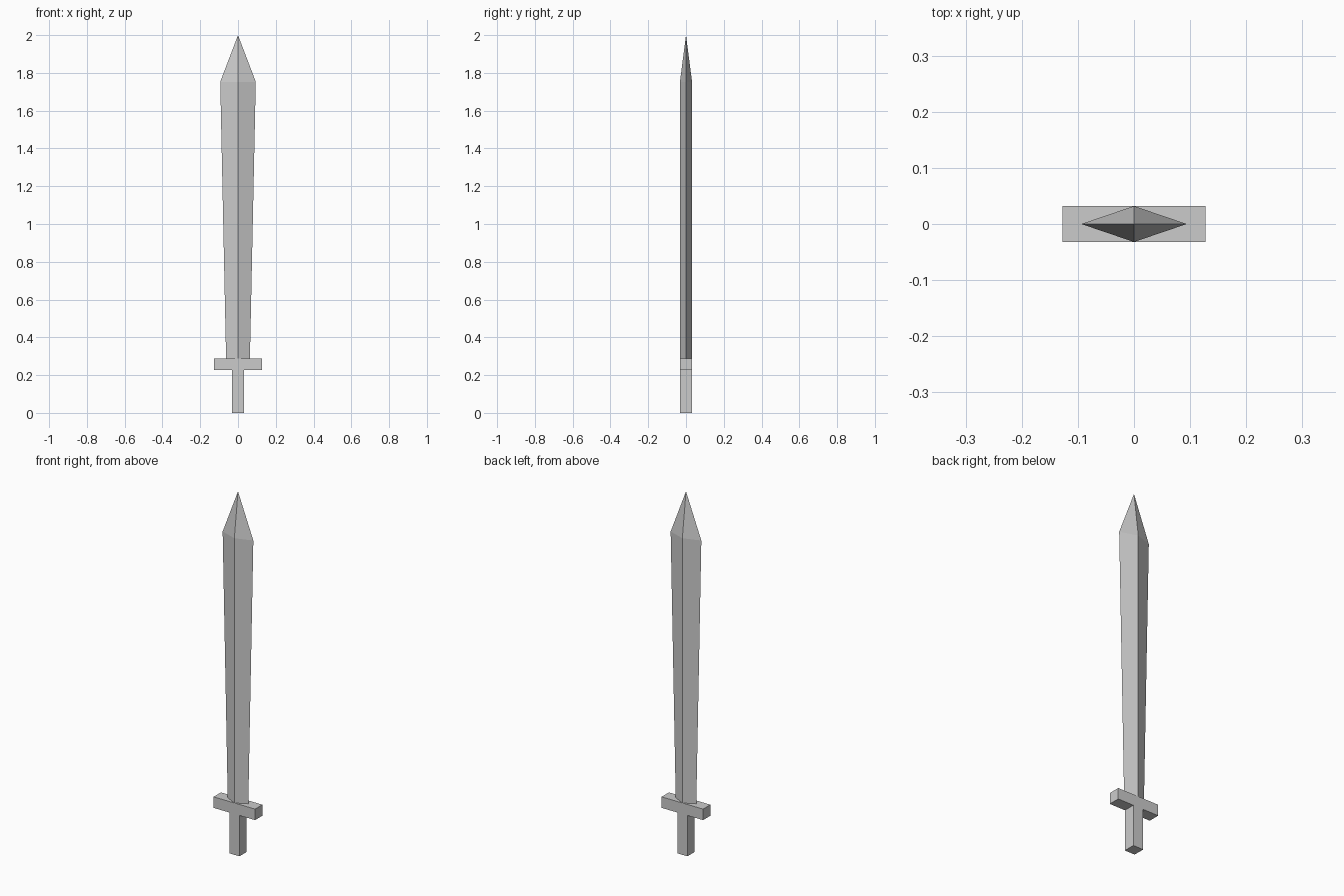
import bpy

if "Cube" in bpy.data.objects:
    bpy.data.objects.remove(bpy.data.objects["Cube"])

HALF_T = 0.032  # half thickness shared by every part


def make_object(name, verts, faces):
    mesh = bpy.data.meshes.new(name)
    mesh.from_pydata(verts, [], faces)
    mesh.validate()
    obj = bpy.data.objects.new(name, mesh)
    bpy.context.collection.objects.link(obj)
    return obj


def loft(name, sections, tip=None):
    """Join four-sided rings bottom to top, ending in a flat cap or a point."""
    verts = [v for ring in sections for v in ring]
    faces = [(3, 2, 1, 0)]
    for r in range(len(sections) - 1):
        a, b = 4 * r, 4 * r + 4
        faces += [(a + i, a + (i + 1) % 4, b + (i + 1) % 4, b + i) for i in range(4)]
    last = len(verts) - 4
    if tip:
        verts.append(tip)
        faces += [(last + i, last + (i + 1) % 4, len(verts) - 1) for i in range(4)]
    else:
        faces.append(tuple(range(last, last + 4)))
    return make_object(name, verts, faces)


def rect(w, z):
    return [(-w, -HALF_T, z), (w, -HALF_T, z), (w, HALF_T, z), (-w, HALF_T, z)]


def diamond(w, z):
    return [(-w, 0, z), (0, -HALF_T, z), (w, 0, z), (0, HALF_T, z)]


# Square grip
loft("grip", [rect(0.031, 0), rect(0.031, 0.226)])
# Rectangular crossguard
loft("crossguard", [rect(0.127, 0.226), rect(0.127, 0.287)])
# Diamond-section blade, widening to the shoulder and then coming to a point
loft("blade", [diamond(0.063, 0.287), diamond(0.094, 1.753)], tip=(0, 0, 2.0))
